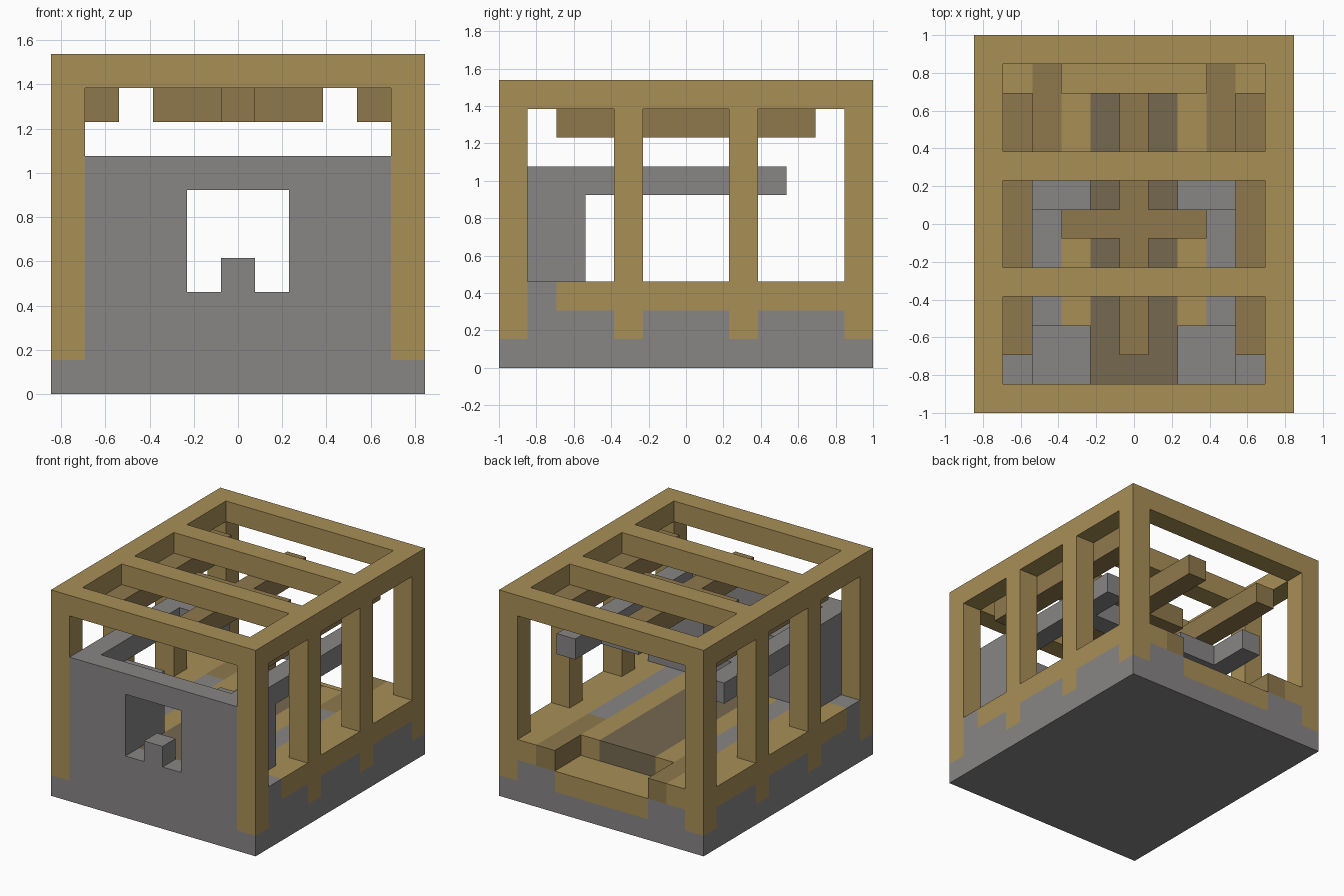
import bpy
import bmesh
from math import radians
from mathutils import Vector

if "Cube" in bpy.data.objects:
    bpy.data.objects.remove(bpy.data.objects["Cube"], do_unlink=True)

U = 2 / 13  # edge of one building block


def material(name, hex_colour):
    channels = [int(hex_colour[i:i + 2], 16) / 255 for i in (0, 2, 4)]
    linear = [((c + 0.055) / 1.055) ** 2.4 for c in channels] + [1]
    mat = bpy.data.materials.new(name)
    mat.use_nodes = True
    mat.diffuse_color = linear
    mat.node_tree.nodes["Principled BSDF"].inputs["Base Color"].default_value = linear
    return mat


light_wood = material("light wood", "A88F56")
dark_wood = material("dark wood", "8F794C")
stone = material("grey stone", "888585")
carpet = material("dark carpet", "756850")

cells = {}    # block position -> part name
parts = {}    # part name -> material


def fill(name, mat, xs, ys, zs, mirror=False):
    """Fill an inclusive range of blocks; later parts replace earlier ones."""
    parts[name] = mat
    for x in range(xs[0], xs[1] + 1):
        for y in range(ys[0], ys[1] + 1):
            for z in range(zs[0], zs[1] + 1):
                cells[x, y, z] = name
                if mirror:
                    cells[-x, y, z] = name


def carve(xs, ys, zs):
    for key in list(cells):
        if all(r[0] <= k <= r[1] for k, r in zip(key, (xs, ys, zs))):
            del cells[key]


# Stone foundation and wooden floor
fill("foundation", stone, (-5, 5), (-6, 6), (0, 2))
fill("floor", light_wood, (-5, 5), (-3, 6), (2, 2))
fill("floor", light_wood, (5, 5), (-4, -4), (2, 2), True)
fill("floor_stone_strip", stone, (3, 3), (-3, 2), (2, 2), True)
fill("floor_wood_strip", dark_wood, (3, 3), (3, 6), (2, 2), True)
fill("floor_carpet", carpet, (-1, 1), (-5, 4), (2, 2))

# Sunken rear doorstep
carve((-2, 2), (5, 6), (2, 2))
fill("doorstep", light_wood, (-2, 2), (5, 6), (1, 1))

# Front wall with window, sill block, side blocks and rails
fill("front_wall", stone, (-4, 4), (-6, -6), (3, 6))
carve((-1, 1), (-6, -6), (3, 5))
fill("window_block", stone, (0, 0), (-6, -6), (3, 3))
fill("wall_buttress", stone, (2, 4), (-5, -4), (3, 5), True)
fill("side_rail", stone, (4, 4), (-5, 3), (6, 6), True)
fill("rail_hook", stone, (2, 3), (1, 1), (6, 6), True)

# Timber posts and roof frame
for y in (-6, -2, 2, 6):
    fill("posts", light_wood, (5, 5), (y, y), (1, 8), True)
    fill("roof_frame", light_wood, (-5, 5), (y, y), (9, 9))
fill("roof_frame", light_wood, (5, 5), (-6, 6), (9, 9), True)

# Hanging beams below the roof
fill("side_beam", dark_wood, (4, 4), (-4, 4), (8, 8), True)
fill("centre_beam", dark_wood, (0, 0), (-4, 4), (8, 8))
fill("cross_beam", dark_wood, (-2, 2), (0, 0), (8, 8))


def build(name, mat):
    """Skin the exposed sides of a part and join its flat faces."""
    bm = bmesh.new()
    for pos, owner in cells.items():
        if owner != name:
            continue
        centre = Vector((pos[0], pos[1], pos[2] + 0.5))
        for axis in range(3):
            for sign in (-1, 1):
                n = Vector((0, 0, 0))
                n[axis] = sign
                neighbour = tuple(int(p + d) for p, d in zip(pos, n))
                if neighbour in cells:
                    continue
                a = Vector((0, 0, 0))
                a[(axis + 1) % 3] = 0.5
                b = n.cross(a)
                c = centre + n / 2
                corners = (c - a - b, c + a - b, c + a + b, c - a + b)
                bm.faces.new([bm.verts.new(v * U) for v in corners])
    bmesh.ops.remove_doubles(bm, verts=bm.verts, dist=U / 100)
    bmesh.ops.dissolve_limit(bm, angle_limit=radians(1), verts=bm.verts, edges=bm.edges)
    mesh = bpy.data.meshes.new(name)
    bm.to_mesh(mesh)
    bm.free()
    mesh.materials.append(mat)
    bpy.context.collection.objects.link(bpy.data.objects.new(name, mesh))


for part, mat in parts.items():
    build(part, mat)
